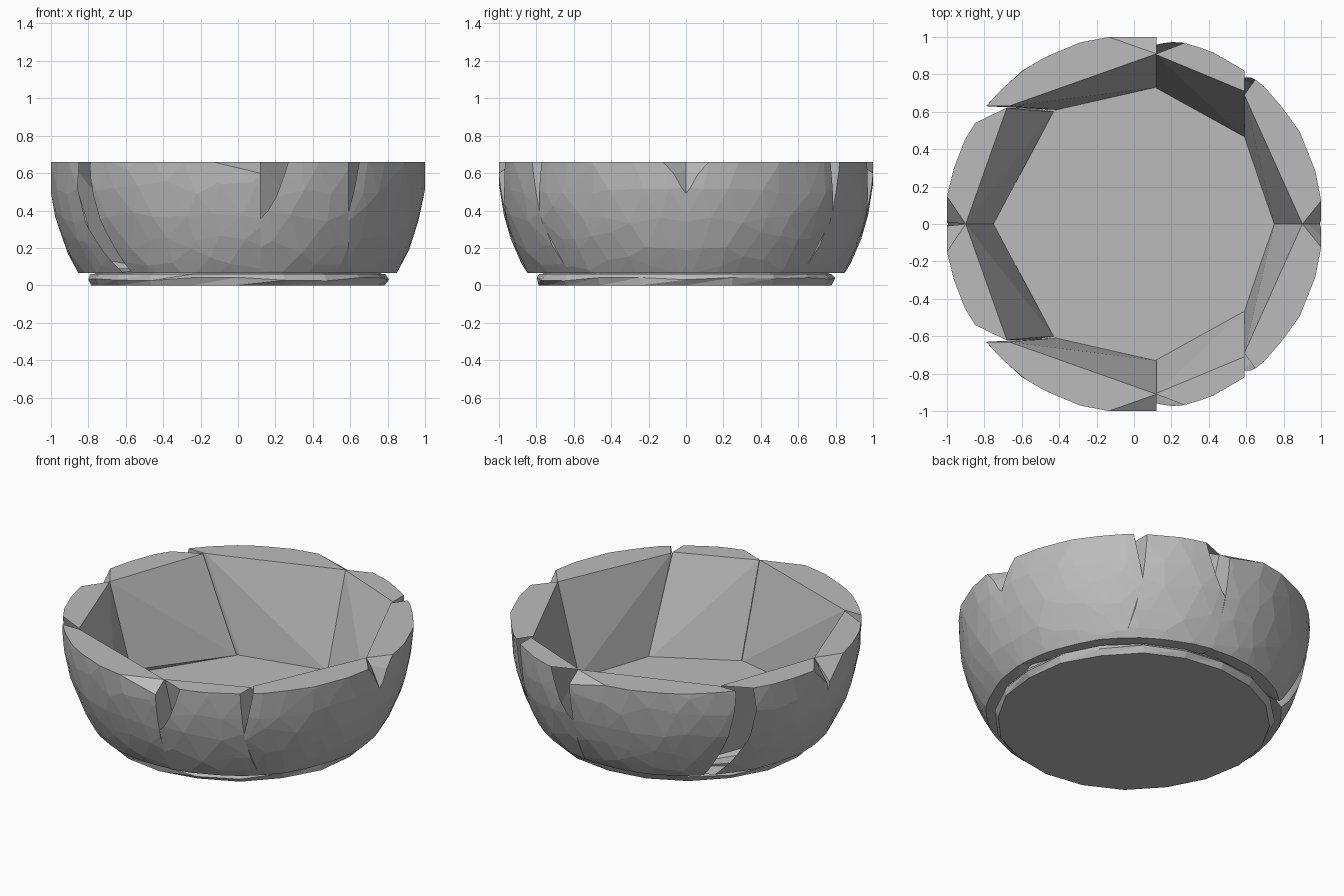
import bpy, bmesh, math, random
from mathutils import Vector

cube = bpy.data.objects.get("Cube")
if cube:
    bpy.data.objects.remove(cube, do_unlink=True)
random.seed(4)

RIM, FOOT = 0.66, 0.065

stone = bpy.data.materials.new("grey stone")
stone.use_nodes = True
stone.diffuse_color = (0.5, 0.5, 0.5, 1)
stone.node_tree.nodes["Principled BSDF"].inputs["Base Color"].default_value = stone.diffuse_color


def finish(bm, name, mirror=False):
    bmesh.ops.recalc_face_normals(bm, faces=bm.faces)
    mesh = bpy.data.meshes.new(name)
    bm.to_mesh(mesh)
    bm.free()
    mesh.materials.append(stone)
    ob = bpy.data.objects.new(name, mesh)
    bpy.context.collection.objects.link(ob)
    if mirror:
        mod = ob.modifiers.new("mirror", 'MIRROR')
        mod.use_axis = (False, True, False)
        mod.use_mirror_merge = False
    return ob


def slice_off(bm, point, normal, cap=False):
    """Remove everything on the side the normal points to."""
    geom = bm.verts[:] + bm.edges[:] + bm.faces[:]
    cut = bmesh.ops.bisect_plane(bm, geom=geom, plane_co=point, plane_no=normal,
                                 dist=1e-5, clear_outer=True)["geom_cut"]
    if cap:
        edges = [e for e in cut if isinstance(e, bmesh.types.BMEdge)]
        bmesh.ops.holes_fill(bm, edges=edges, sides=0)


def chunk(name, sides, wall, chips):
    """Faceted outer patch, hulled with its inner wall corners, then chipped."""
    bm = bmesh.new()
    bmesh.ops.create_icosphere(bm, subdivisions=4, radius=1)
    for v in bm.verts:
        shake = Vector([random.uniform(-0.04, 0.04) for _ in range(3)])
        d = (v.co + shake).normalized() * (1.012 + random.uniform(-0.004, 0.003))
        v.co = Vector((d.x, d.y, RIM + d.z * 1.09))
    limits = [((0, 0, RIM), (0, 0, 1)), ((0, 0, FOOT), (0, 0, -1)),
              ((1, 0, 0), (1, 0, 0)), ((-1, 0, 0), (-1, 0, 0)),
              ((0, 1, 0), (0, 1, 0)), ((0, 0, 0), (0, -1, 0))]
    for point, normal in limits + sides:
        slice_off(bm, point, normal)
    for p in wall:
        bm.verts.new(p)
    hull = bmesh.ops.convex_hull(bm, input=bm.verts[:])
    junk = set(hull["geom_interior"]) | set(hull["geom_unused"])
    bmesh.ops.delete(bm, geom=[g for g in junk if isinstance(g, bmesh.types.BMVert)],
                     context='VERTS')
    middle = sum((v.co for v in bm.verts), Vector()) / len(bm.verts)
    for a, b, c in chips:
        a, b, c = Vector(a), Vector(b), Vector(c)
        normal = (b - a).cross(c - a).normalized()
        if normal.dot(middle - a) > 0:
            normal.negate()
        slice_off(bm, a, normal, cap=True)
    return finish(bm, name, mirror=True)


# Wall chunks, one flank each, mirrored to the other flank
chunk("broad_wall_chunk",
      [((0.12, 0, 0), (1, 0, 0)), ((0, 0.63, 0), (0, -1, 0))],
      [(0.12, 0.91, RIM), (-0.67, 0.63, RIM), (0.12, 0.73, 0.08), (-0.41, 0.61, 0.08)],
      [])
chunk("narrow_wall_chunk",
      [((0.12, 0, 0), (-1, 0, 0)), ((0.59, 0, 0), (1, 0, 0))],
      [(0.12, 0.905, RIM), (0.59, 0.71, RIM), (0.12, 0.72, 0.07), (0.59, 0.46, 0.07)],
      [((0.12, 0.91, RIM), (0.27, 0.968, RIM), (0.12, 0.955, 0.38))])
chunk("left_wall_chunk",
      [((0.59, 0, 0), (-1, 0, 0))],
      [(0.59, 0.69, RIM), (0.9, 0, RIM), (0.59, 0.46, 0.07), (0.75, 0, 0.1)],
      [((0.59, 0.69, RIM), (0.65, 0.775, RIM), (0.59, 0.785, 0.38)),
       ((0.91, 0, RIM), (1.0, 0.10, RIM), (0.99, 0, 0.5))])
chunk("right_wall_chunk",
      [((0, 0.625, 0), (0, 1, 0)), ((0, 0, 0), (1, 0, 0))],
      [(-0.68, 0.62, RIM), (-0.9, 0, RIM), (-0.43, 0.6, 0.09), (-0.75, 0, 0.14)],
      [((-0.68, 0.622, RIM), (-0.87, 0.53, RIM), (-0.6, 0.595, 0.07)),
       ((-0.9, 0, RIM), (-0.985, 0.03, RIM), (-0.985, 0, 0.5))])


def slab(name, rings, sides, rough):
    """Stack of rough rings closed at both ends."""
    bm = bmesh.new()
    loops = []
    for radius, z, lift in rings:
        loop = []
        for i in range(sides):
            a = math.tau * i / sides
            r = radius + random.uniform(-rough, rough)
            h = z + random.uniform(-lift, lift)
            loop.append(bm.verts.new((r * math.cos(a), r * math.sin(a), h)))
        loops.append(loop)
    for low, high in zip(loops, loops[1:]):
        for i in range(sides):
            j = (i + 1) % sides
            bm.faces.new((low[i], low[j], high[j]))
            bm.faces.new((low[i], high[j], high[i]))
    bm.faces.new(loops[0])
    bm.faces.new(loops[-1])
    return finish(bm, name)


# Rough foot under the walls, and the floor inside them
slab("foot_slab", [(0.785, 0, 0), (0.805, 0.033, 0.01), (0.785, 0.06, 0)], 20, 0.008)
slab("bowl_floor", [(0.76, 0.05, 0), (0.77, 0.09, 0)], 20, 0)
